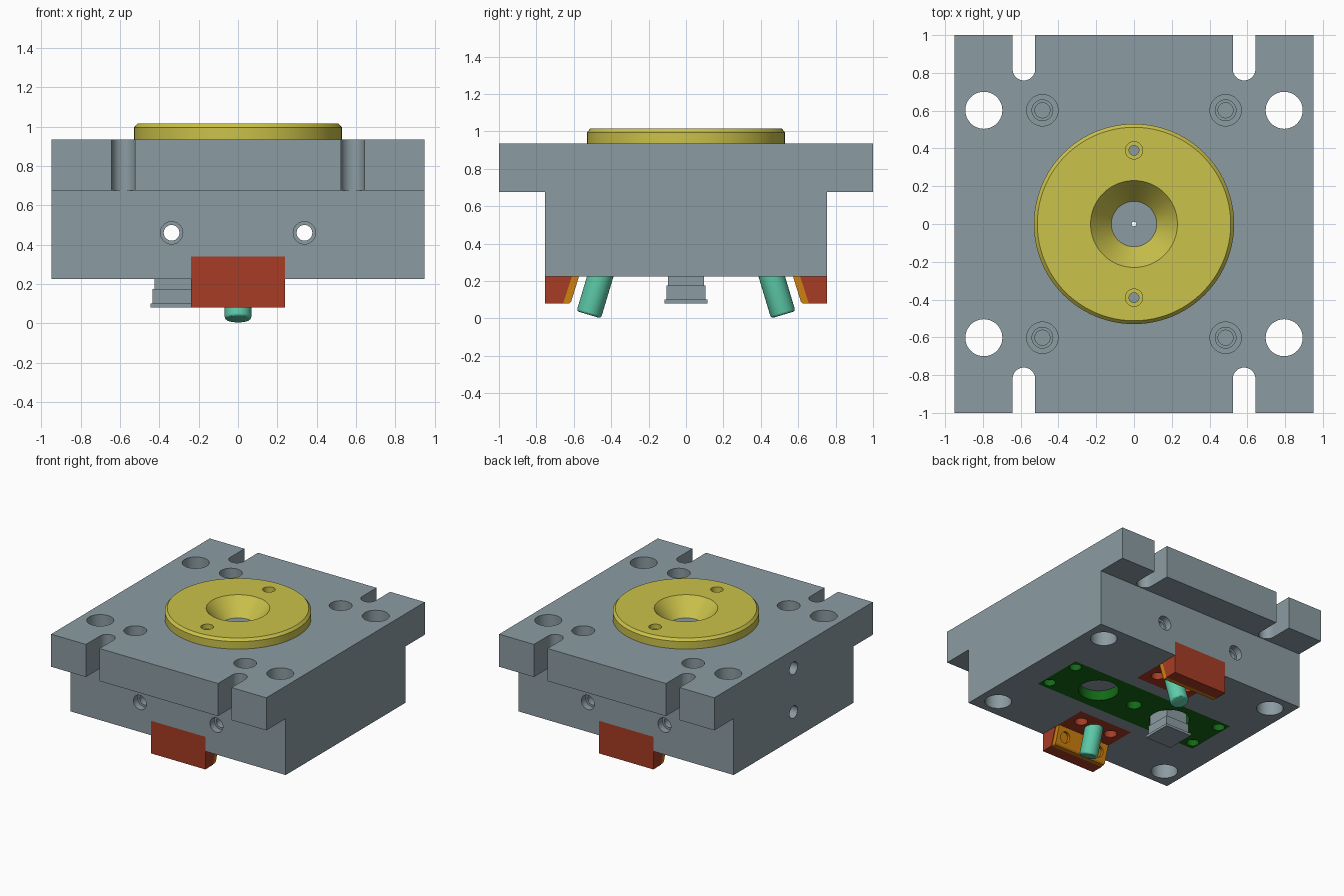
import bpy, bmesh, math
from mathutils import Vector

if "Cube" in bpy.data.objects:
    bpy.data.objects.remove(bpy.data.objects["Cube"], do_unlink=True)


def material(name, rgb):
    m = bpy.data.materials.new(name)
    m.use_nodes = True
    m.diffuse_color = (*rgb, 1)
    m.node_tree.nodes["Principled BSDF"].inputs["Base Color"].default_value = (*rgb, 1)
    return m


steel = material("grey steel", (0.26, 0.33, 0.36))
yellow = material("yellow", (0.60, 0.54, 0.07))
red = material("brick red", (0.38, 0.045, 0.018))
orange = material("orange", (0.62, 0.22, 0.005))
teal = material("teal", (0.11, 0.60, 0.40))
green = material("dark green", (0.006, 0.14, 0.008))


def finish(name, bm, mat=None):
    bmesh.ops.recalc_face_normals(bm, faces=bm.faces)
    me = bpy.data.meshes.new(name)
    bm.to_mesh(me)
    bm.free()
    if mat:
        me.materials.append(mat)
    ob = bpy.data.objects.new(name, me)
    bpy.context.collection.objects.link(ob)
    return ob


def rod(name, p0, p1, r, mat=None, r2=None, bevel=0):
    """Cylinder or cone from p0 to p1."""
    p0, p1 = Vector(p0), Vector(p1)
    bm = bmesh.new()
    bmesh.ops.create_cone(bm, cap_ends=True, segments=48, radius1=r,
                          radius2=r if r2 is None else r2, depth=(p1 - p0).length)
    if bevel:
        rim = [e for e in bm.edges if all(v.co.z > 0 for v in e.verts)]
        bmesh.ops.bevel(bm, geom=rim, offset=bevel, segments=3, affect='EDGES', profile=0.5)
    turn = Vector((0, 0, 1)).rotation_difference(p1 - p0).to_matrix()
    for v in bm.verts:
        v.co = turn @ v.co + (p0 + p1) / 2
    return finish(name, bm, mat)


def box(name, lo, hi, mat=None):
    bm = bmesh.new()
    bmesh.ops.create_cube(bm, size=1)
    for v in bm.verts:
        v.co = [(a + b) / 2 + c * (b - a) for a, b, c in zip(lo, hi, v.co)]
    return finish(name, bm, mat)


def prism(name, profile, half, mat):
    """A (y, z) profile extruded along x from -half to half."""
    bm = bmesh.new()
    face = bm.faces.new([bm.verts.new((-half, y, z)) for y, z in profile])
    ext = bmesh.ops.extrude_face_region(bm, geom=[face])["geom"]
    bmesh.ops.translate(bm, vec=(2 * half, 0, 0),
                        verts=[g for g in ext if isinstance(g, bmesh.types.BMVert)])
    return finish(name, bm, mat)


def lathe(name, profile, mat, steps=96):
    bm = bmesh.new()
    vs = [bm.verts.new((r, 0, z)) for r, z in profile]
    es = [bm.edges.new((vs[i - 1], vs[i])) for i in range(len(vs))]
    bmesh.ops.spin(bm, geom=vs + es, axis=(0, 0, 1), cent=(0, 0, 0),
                   angle=math.tau, steps=steps, use_duplicate=False)
    bmesh.ops.remove_doubles(bm, verts=bm.verts, dist=1e-4)
    return finish(name, bm, mat)


def cut(ob, *cutters):
    for c in cutters:
        mod = ob.modifiers.new("cut", 'BOOLEAN')
        mod.operation, mod.solver, mod.object = 'DIFFERENCE', 'EXACT', c
        bpy.context.view_layer.update()
        dg = bpy.context.evaluated_depsgraph_get()
        me = bpy.data.meshes.new_from_object(ob.evaluated_get(dg))
        ob.modifiers.clear()
        ob.data = me
        bpy.data.objects.remove(c, do_unlink=True)


def hole(ob, p0, p1, r):
    cut(ob, rod("cutter", p0, p1, r))


BOT, STEP, TOP = 0.225, 0.675, 0.935
signs = (-1, 1)

# Main block with flanges at front and back
block = prism("main_block", [(-0.755, BOT), (0.755, BOT), (0.755, STEP), (1, STEP),
                             (1, TOP), (-1, TOP), (-1, STEP), (-0.755, STEP)], 0.95, steel)
for sx in signs:
    for sy in signs:
        # Open clamping slots, guide holes and stepped screw holes
        x, y = 0.583 * sx, 0.82 * sy
        hole(block, (x, y, STEP - 0.1), (x, y, 1.1), 0.06)
        ys = sorted((y, 1.2 * sy))
        cut(block, box("cutter", (x - 0.06, ys[0], STEP - 0.1), (x + 0.06, ys[1], 1.1)))
        x, y = 0.795 * sx, 0.602 * sy
        hole(block, (x, y, 0), (x, y, 1.1), 0.098)
        x = 0.485 * sx
        for r, floor in ((0.083, 0.76), (0.055, 0.66), (0.04, 0.55)):
            hole(block, (x, y, floor), (x, y, 1.1), r)
    # Cross holes with counterbores at both ends
    x = 0.338 * sx
    hole(block, (x, -1.1, 0.46), (x, 1.1, 0.46), 0.04)
    for sy in signs:
        hole(block, (x, 0.70 * sy, 0.46), (x, 0.9 * sy, 0.46), 0.057)
    # Pockets for the jaws
    ys = sorted((0.32 * sx, 0.9 * sx))
    cut(block, box("cutter", (-0.24, ys[0], 0.1), (0.24, ys[1], 0.34)))
# Side ports, seat of the ring, plate pocket and centre channel
for z in (0.44, 0.79):
    hole(block, (-1.1, 0, z), (-0.7, 0, z), 0.05)
hole(block, (0, 0, 0.88), (0, 0, 1.1), 0.2)
cut(block, box("cutter", (-0.74, -0.215, 0.1), (0.74, 0.215, BOT + 0.08)))
hole(block, (0, 0, 0), (0, 0, 1.1), 0.012)

# Locating ring with funnel and two stepped screw holes
ring = lathe("locating_ring", [(0.12, 0.88), (0.23, 1.015), (0.512, 1.015), (0.53, 0.995),
                               (0.53, TOP), (0.2, TOP), (0.2, 0.88)], yellow)
for s in signs:
    hole(ring, (0, 0.39 * s, 0.975), (0, 0.39 * s, 1.1), 0.046)
    hole(ring, (0, 0.39 * s, 0.9), (0, 0.39 * s, 1.1), 0.026)

# Bottom plate set flush into the block
plate = box("bottom_plate", (-0.74, -0.215, BOT), (0.74, 0.215, BOT + 0.08), green)
for sx in signs:
    for sy in signs:
        p = (0.685 * sx, 0.147 * sy)
        hole(plate, (*p, 0.1), (*p, BOT + 0.05), 0.045)
    hole(plate, (0.338 * sx, 0, 0.1), (0.338 * sx, 0, 0.4), 0.147)
hole(plate, (0, 0, 0.1), (0, 0, 0.4), 0.055)

# Square stud hanging under the plate
parts = [block, ring, plate]
for name, h, z0, z1 in (("stud_neck", 0.095, 0.175, 0.305), ("stud_body", 0.105, 0.1, 0.175),
                        ("stud_foot", 0.116, 0.08, 0.1)):
    box(name, (-0.33 - h, -h, z0), (-0.33 + h, h, z1), steel)

for s, side in ((-1, "front"), (1, "back")):
    # Jaw with flush mounting foot
    jaw = prism(side + "_jaw", [(y * s, z) for y, z in (
        (0.755, 0.34), (0.32, 0.34), (0.32, BOT), (0.61, BOT), (0.657, 0.08), (0.755, 0.08))],
        0.24, red)
    for x in (-0.14, 0.14):
        hole(jaw, (x, 0.437 * s, 0.1), (x, 0.437 * s, 0.3), 0.048)
    # Sloped wear plate with two screw recesses
    wear = prism(side + "_wear_plate", [(y * s, z) for y, z in (
        (0.61, BOT), (0.572, BOT), (0.614, 0.09), (0.625, 0.08), (0.657, 0.08))], 0.235, orange)
    for x in (-0.16, 0.16):
        c, n = Vector((x, 0.594 * s, 0.155)), Vector((0, -0.95 * s, -0.3))
        hole(wear, c + n * 0.1, c - n * 0.025, 0.042)
    # Slanted pin
    pin = rod(side + "_slanted_pin", (0, 0.43 * s, 0.32), (0, 0.52 * s, 0.02), 0.068, teal,
              bevel=0.014)
    parts += [jaw, wear, pin]

for ob in parts:
    bpy.ops.object.select_all(action='DESELECT')
    ob.select_set(True)
    bpy.context.view_layer.objects.active = ob
    bpy.ops.object.shade_smooth_by_angle(angle=math.radians(30))
